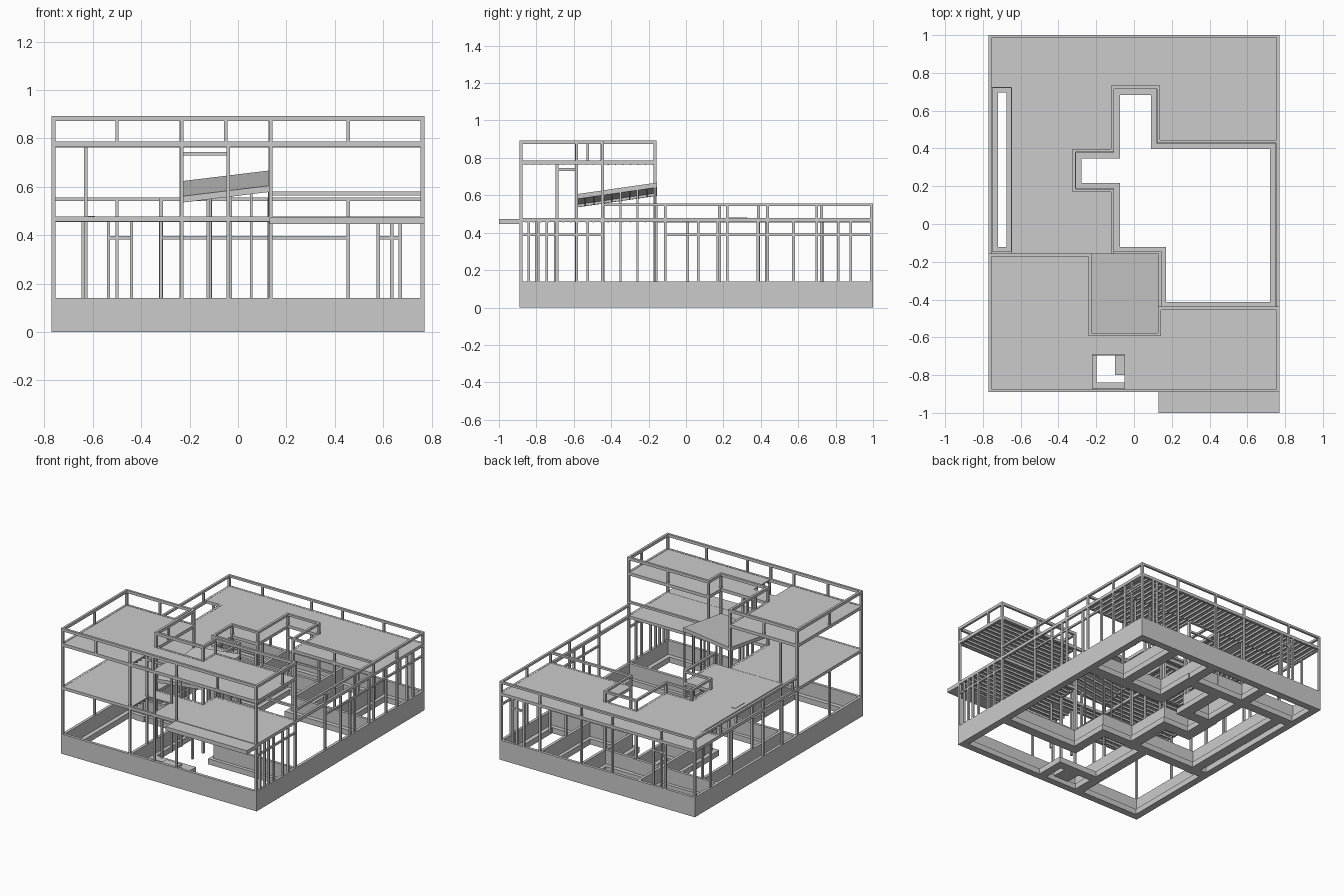
import bpy, bmesh
from mathutils import Vector


def boxes(name, items):
    """One mesh object made of boxes (x0, x1, y0, y1, z0, z1)."""
    bm = bmesh.new()
    for x0, x1, y0, y1, z0, z1 in items:
        r = bmesh.ops.create_cube(bm, size=1)
        for v in r['verts']:
            v.co = Vector((x1 if v.co.x > 0 else x0,
                           y1 if v.co.y > 0 else y0,
                           z1 if v.co.z > 0 else z0))
    me = bpy.data.meshes.new(name)
    bm.to_mesh(me)
    bm.free()
    ob = bpy.data.objects.new(name, me)
    bpy.context.collection.objects.link(ob)
    return ob


def clamp(b, outer=(-0.77, 0.77, -0.89, 1.0)):
    return (max(b[0], outer[0]), min(b[1], outer[1]),
            max(b[2], outer[2]), min(b[3], outer[3]), b[4], b[5])


def bar(p, q, half, z0, z1):
    """Axis-aligned bar between two plan points, kept inside the outline."""
    return clamp((min(p[0], q[0]) - half, max(p[0], q[0]) + half,
                  min(p[1], q[1]) - half, max(p[1], q[1]) + half, z0, z1))


def chain(pts, half, z0, z1, closed=False):
    n = len(pts)
    return [bar(pts[i], pts[(i + 1) % n], half, z0, z1)
            for i in range(n if closed else n - 1)]


def posts(pts, z0, z1, half=0.007):
    return [bar(p, p, half, z0, z1) for p in pts]


def slab(name, rects, top, joist_axis):
    """Thin deck with joists below it."""
    out, joists = [], []
    for x0, x1, y0, y1 in rects:
        out.append((x0, x1, y0, y1, top - 0.008, top))
        lo, hi = (x0, x1) if joist_axis == 'y' else (y0, y1)
        t = lo + 0.03
        while t < hi - 0.01:
            joists.append((t, t + 0.007, y0, y1, top - 0.022, top - 0.006) if joist_axis == 'y'
                          else (x0, x1, t, t + 0.007, top - 0.022, top - 0.006))
            t += 0.04
    boxes(name + "_deck", out)
    boxes(name + "_joists", joists)


L, R, F, B = -0.762, 0.762, -0.882, 0.992   # outer frame lines

court = [(R, 0.436), (0.13, 0.436), (0.13, 0.724), (-0.115, 0.724), (-0.115, 0.388),
         (-0.318, 0.388), (-0.318, 0.178), (-0.115, 0.178), (-0.115, -0.16)]
tall = [(L, F), (R, F), (R, -0.446), (0.135, -0.446), (0.135, -0.585),
        (-0.233, -0.585), (-0.233, -0.165), (L, -0.165)]
outer = [(L, F), (R, F), (R, B), (L, B)]
inner = [((-0.64, -0.16), (-0.64, 0.73)), ((-0.77, 0.73), (-0.115, 0.73)),
         ((L, -0.155), (0.135, -0.155)), ((0.135, -0.155), (0.135, -0.446)),
         ((0.135, -0.446), (R, -0.446)), ((-0.233, -0.155), (-0.233, F)),
         ((0.455, 0.436), (0.455, B)), ((0.13, 0.724), (0.13, B)),
         ((-0.318, 0.388), (-0.318, B))]

# foundation: stem walls on wide footings
walls = chain(outer, 0.012, 0, 0.14, True) + chain(court, 0.01, 0, 0.14)
foot = chain(outer, 0.042, 0, 0.04, True) + chain(court, 0.04, 0, 0.04)
for p, q in inner:
    walls.append(bar(p, q, 0.01, 0, 0.14))
    foot.append(bar(p, q, 0.034, 0, 0.04))
boxes("foundation_walls", walls)
boxes("foundation_footings", foot)
boxes("shaft_pad", [(-0.10, 0.02, -0.80, -0.66, 0, 0.05)])
boxes("shaft_footing", chain([(-0.233, -0.66), (0.08, -0.66), (0.08, F)], 0.03, 0, 0.04))

# decks
wing = [(-0.77, -0.24, -0.89, -0.16), (0.14, 0.77, -0.89, -0.44),
        (-0.24, 0.14, -0.69, -0.585), (-0.05, 0.14, -0.89, -0.69),
        (-0.24, -0.22, -0.89, -0.69), (-0.22, -0.05, -0.89, -0.875)]
low = [(-0.77, 0.77, 0.73, 1.0), (0.13, 0.77, 0.43, 0.73), (-0.64, -0.32, -0.16, 0.73),
       (-0.32, -0.115, 0.388, 0.73), (-0.32, -0.115, -0.16, 0.178)]
slab("low_roof", low, 0.477, 'y')
slab("upper_floor", wing, 0.477, 'x')
slab("upper_roof", wing, 0.785, 'x')
boxes("entrance_canopy", [(0.13, 0.77, -1.0, -0.885, 0.446, 0.474)])
boxes("roof_hatch", [(-0.62, -0.59, 0.23, 0.33, 0.46, 0.48)])

# ring beams and parapet rails
low_edge = [(L, -0.165), (L, B), (R, B), (R, -0.446)]
rails = []
for z0, z1 in ((0.457, 0.478), (0.542, 0.557)):
    rails += chain(low_edge, 0.008, z0, z1) + chain(court, 0.008, z0, z1)
for z0, z1 in ((0.457, 0.478), (0.765, 0.787), (0.873, 0.893)):
    rails += chain(tall, 0.008, z0, z1, True)
rails += chain([(0.135, -0.446), (R, -0.446)], 0.008, 0.565, 0.58)
rails += chain([(-0.64, -0.16), (-0.64, 0.73), (L, 0.73)], 0.008, 0.457, 0.478)
boxes("beams_and_rails", rails)

# tall wing posts and parapet stubs
boxes("tall_posts", posts(tall, 0.13, 0.88, 0.008)
      + posts([(-0.63, -0.165), (-0.04, F), (-0.04, -0.585), (-0.04, -0.69),
               (-0.233, -0.69)], 0.13, 0.77))
boxes("tall_parapet_posts", posts([(-0.5, F), (-0.233, F), (-0.05, F), (0.135, F), (0.455, F),
                                   (0.455, -0.446), (-0.5, -0.165), (R, -0.585), (L, -0.525),
                                   (-0.233, -0.45)], 0.78, 0.88))
boxes("front_posts", posts([(-0.233, F), (0.135, F)], 0.13, 0.78))
boxes("upper_door_lintel", chain([(-0.233, -0.69), (-0.04, -0.69)], 0.007, 0.73, 0.745)
      + chain([(-0.04, -0.69), (-0.04, -0.585)], 0.007, 0.73, 0.745))

# low wing posts
boxes("corner_posts", posts(low_edge + court, 0.13, 0.55, 0.008))
boxes("right_wall_studs", posts([(R, y) for y in (
    -0.84, -0.79, -0.745, -0.69, -0.585, -0.525, -0.11, 0.065, 0.17, 0.22,
    0.385, 0.575, 0.70, 0.815, 0.88)], 0.13, 0.465))
boxes("left_wall_studs", posts([(L, y) for y in (
    -0.525, 0.01, 0.22, 0.575, 0.815)], 0.13, 0.465))
boxes("back_wall_studs", posts([(x, B) for x in (
    -0.535, -0.5, -0.44, -0.115, 0.13, 0.455, 0.58, 0.635, 0.67)], 0.13, 0.465))
boxes("low_parapet_posts", posts(
    [(x, B) for x in (-0.5, -0.115, 0.13, 0.455)]
    + [(s, y) for s in (L, R) for y in (-0.11, 0.22, 0.70)] + [(0.455, 0.436)], 0.465, 0.55))
boxes("room_posts", posts([(-0.64, 0.73), (-0.64, 0.43), (-0.64, 0.17), (-0.318, 0.73),
                           (0.455, 0.436), (0.455, 0.7), (-0.44, 0.43), (0.58, 0.7),
                           (0.13, -0.7), (-0.04, -0.8), (-0.318, -0.11)], 0.13, 0.465))

# door and window lintels
lint = [((R, F), (R, -0.446)), ((R, -0.11), (R, B)), ((-0.535, B), (-0.44, B)),
        ((0.58, B), (0.67, B)), ((0.13, 0.436), (0.455, 0.436)), ((-0.115, 0.724), (0.13, 0.724)),
        ((-0.318, 0.388), (-0.115, 0.388)), ((-0.318, 0.178), (-0.115, 0.178)),
        ((-0.115, -0.11), (-0.115, 0.178))]
boxes("lintels", [bar(p, q, 0.006, 0.383, 0.396) for p, q in lint])


# hall roof, tilted in both directions
def roof_z(x, y):
    return 0.56 + (x + 0.24) / 0.37 * 0.045 + (y + 0.59) / 0.43 * 0.062


def tilt(ob):
    for v in ob.data.vertices:
        v.co.z += roof_z(v.co.x, v.co.y)


X0, X1, Y0, Y1 = -0.238, 0.132, -0.59, -0.155
tilt(boxes("hall_roof", [(X0, X1, Y0, Y1, -0.012, 0.0)]))
tilt(boxes("hall_roof_rafters",
           [(X0, X1, Y0 + i * 0.0475, Y0 + i * 0.0475 + 0.007, -0.026, -0.01) for i in range(10)]
           + [(X0, X0 + 0.01, Y0, Y1, -0.026, -0.01), (X1 - 0.01, X1, Y0, Y1, -0.026, -0.01)]))

# slim glazing mullions under the hall roof
mull = [(x, -0.165) for x in (-0.125, -0.03, 0.055, 0.128)] + \
       [(0.128, y) for y in (-0.44, -0.35, -0.26)] + [(-0.115, -0.44), (-0.03, -0.44)]
boxes("hall_mullions", [bar(p, p, 0.005, 0.13, roof_z(*p) - 0.01) for p in mull])
